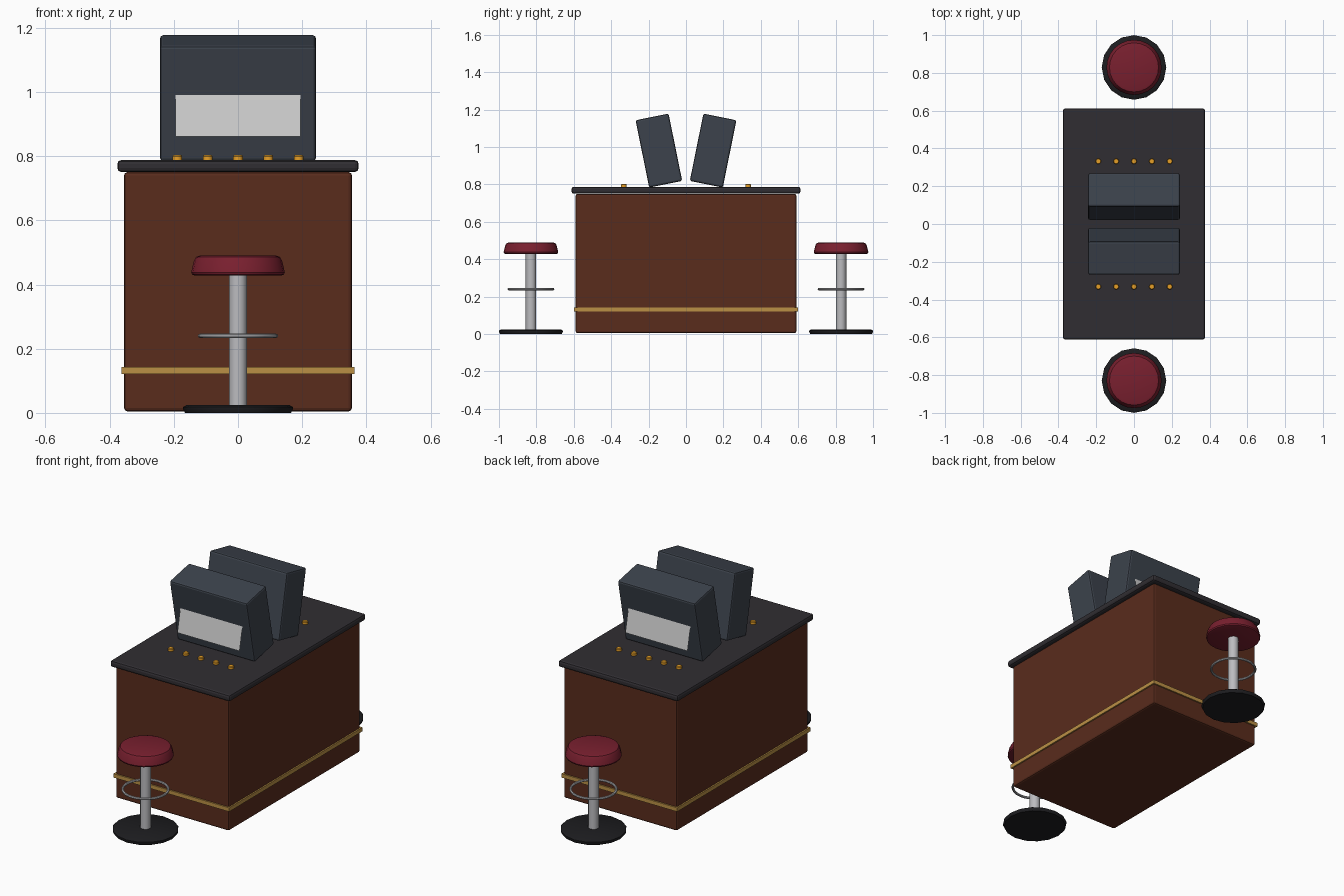
import bpy, bmesh, math
from mathutils import Matrix

if "Cube" in bpy.data.objects:
    bpy.data.objects.remove(bpy.data.objects["Cube"])


def material(name, color):
    m = bpy.data.materials.new(name)
    m.diffuse_color = (*color, 1)
    m.use_nodes = True
    m.node_tree.nodes["Principled BSDF"].inputs["Base Color"].default_value = m.diffuse_color
    return m


WOOD = material("wood", (0.10, 0.025, 0.012))
STONE = material("dark_top", (0.03, 0.027, 0.032))
BRASS = material("brass", (0.50, 0.28, 0.06))
SHELL = material("shell", (0.045, 0.055, 0.072))
RED = material("red_vinyl", (0.19, 0.014, 0.028))
BLACK = material("black", (0.012, 0.012, 0.014))
AMBER = material("amber", (0.80, 0.35, 0.02))
STEEL = material("steel", (0.5, 0.5, 0.52))


def finish(ob, name, mat=None, turn=0.0, smooth=True):
    """Name, colour and swing the part around the centre to its side."""
    ob.name = name
    if mat:
        ob.data.materials.append(mat)
    if smooth:
        bpy.ops.object.select_all(action='DESELECT')
        ob.select_set(True)
        bpy.context.view_layer.objects.active = ob
        bpy.ops.object.shade_smooth_by_angle(angle=math.radians(35))
    ob.matrix_world = Matrix.Rotation(turn, 4, 'Z') @ ob.matrix_basis
    return ob


def box(name, size, loc, mat, bevel=0.0, tilt=0.0, turn=0.0):
    bpy.ops.mesh.primitive_cube_add(size=1, location=loc, rotation=(tilt, 0, 0))
    ob = bpy.context.object
    ob.data.transform(Matrix.Diagonal((*size, 1)))
    if bevel:
        b = ob.modifiers.new("bevel", 'BEVEL')
        b.width, b.segments = bevel, 2
    return finish(ob, name, mat, turn, smooth=False)


def lathe(name, profile, sides, loc, mat, turn=0.0):
    """Turned part from (radius, z) points, capped at both ends."""
    bm = bmesh.new()
    rings = [[bm.verts.new((r * math.cos(2 * math.pi * i / sides),
                            r * math.sin(2 * math.pi * i / sides), z))
              for i in range(sides)] for r, z in profile]
    for a, b in zip(rings, rings[1:]):
        for i in range(sides):
            j = (i + 1) % sides
            bm.faces.new((a[i], a[j], b[j], b[i]))
    bm.faces.new(rings[0][::-1])
    bm.faces.new(rings[-1])
    me = bpy.data.meshes.new(name)
    bm.to_mesh(me)
    bm.free()
    ob = bpy.data.objects.new(name, me)
    bpy.context.collection.objects.link(ob)
    ob.location = loc
    return finish(ob, name, mat, turn)


# Counter
box("counter_body", (0.71, 1.18, 0.745), (0, 0, 0.3775), WOOD, 0.01)
box("counter_top", (0.752, 1.224, 0.037), (0, 0, 0.769), STONE, 0.012)
box("brass_rail", (0.726, 1.196, 0.022), (0, 0, 0.132), BRASS)

# Both ends are the same, turned half way round
for side, turn in (("front", 0.0), ("back", math.pi)):
    # Monitor leaning outwards, with the flat display leaning the other way
    box(f"{side}_monitor", (0.486, 0.18, 0.367), (0, -0.145, 0.981), SHELL,
        0.01, tilt=0.2, turn=turn)
    bpy.ops.mesh.primitive_plane_add(size=1, location=(0, -0.239, 0.988),
                                     rotation=(math.pi / 2 - 0.2, 0, 0))
    screen = bpy.context.object
    screen.data.transform(Matrix.Diagonal((0.39, 0.26, 1, 1)))
    finish(screen, f"{side}_screen", None, turn, smooth=False)

    # Row of buttons
    for i in range(5):
        lathe(f"{side}_button_{i + 1}", [(0.015, 0.78), (0.015, 0.799), (0.012, 0.803)],
              12, ((i - 2) * 0.0945, -0.332, 0), AMBER, turn)

    # Stool
    at = (0, -0.829, 0)
    lathe(f"{side}_stool_base", [(0.165, 0.0), (0.171, 0.012), (0.171, 0.018), (0.16, 0.025)],
          16, at, BLACK, turn)
    lathe(f"{side}_stool_post", [(0.028, 0.02), (0.028, 0.44)], 12, at, STEEL, turn)
    lathe(f"{side}_stool_seat", [(0.135, 0.428), (0.143, 0.431), (0.146, 0.438), (0.137, 0.475),
                                 (0.130, 0.486), (0.118, 0.49)], 24, at, RED, turn)
    bpy.ops.mesh.primitive_torus_add(location=(0, -0.829, 0.24), major_radius=0.118,
                                     minor_radius=0.007, major_segments=28, minor_segments=8)
    finish(bpy.context.object, f"{side}_stool_footring", STEEL, turn)
